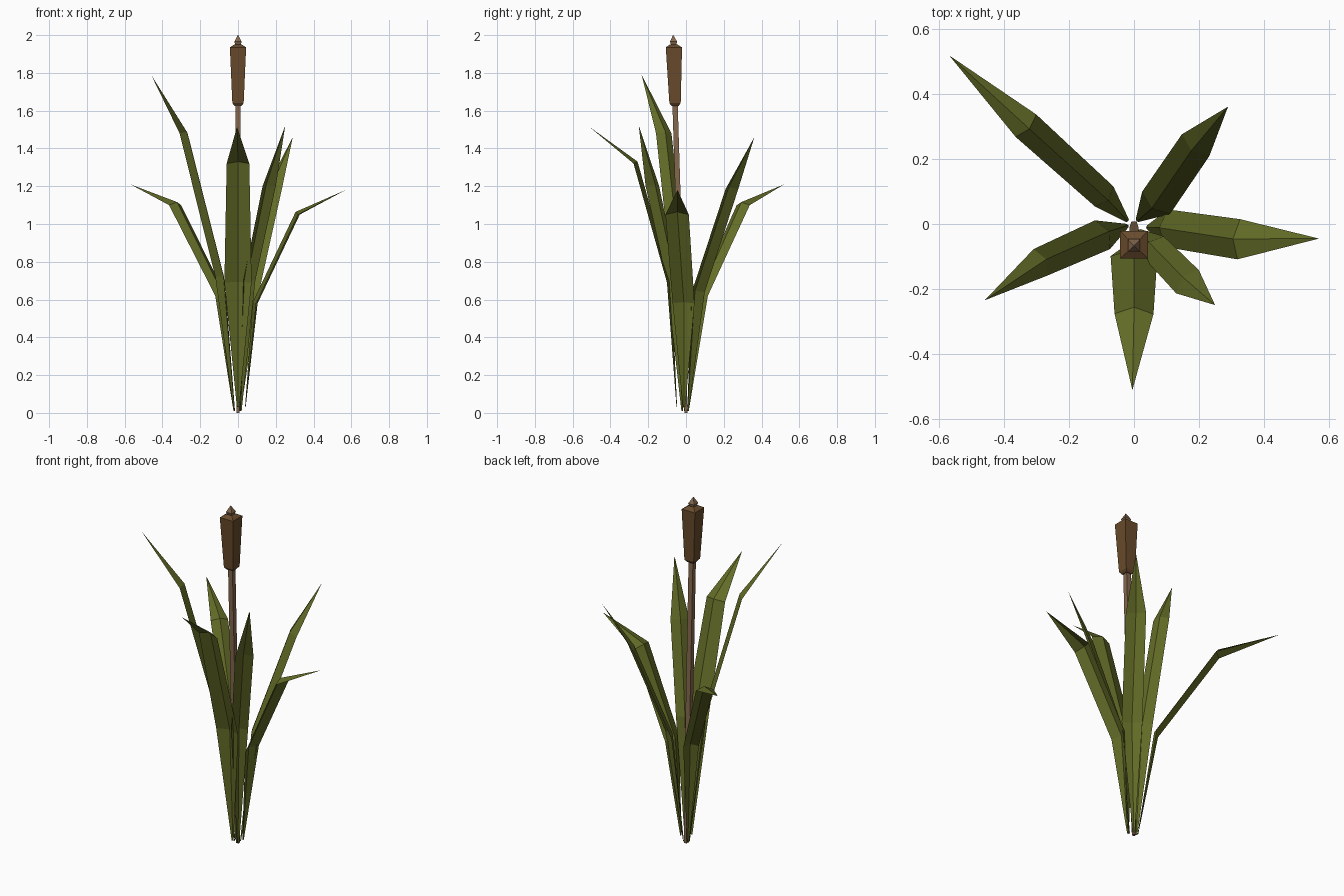
import bpy, bmesh, math
from mathutils import Vector

if "Cube" in bpy.data.objects:
    bpy.data.objects.remove(bpy.data.objects["Cube"])


def material(name, rgb):
    m = bpy.data.materials.new(name)
    m.diffuse_color = (*rgb, 1)
    m.use_nodes = True
    m.node_tree.nodes["Principled BSDF"].inputs["Base Color"].default_value = m.diffuse_color
    return m


LEAF = material("leaf green", (0.125, 0.148, 0.020))
HEAD = material("seed head brown", (0.140, 0.070, 0.025))
STEM = material("stem tan", (0.235, 0.140, 0.075))


def finish(bm, name, mat, closed):
    if closed:
        bmesh.ops.recalc_face_normals(bm, faces=bm.faces)
    me = bpy.data.meshes.new(name)
    bm.to_mesh(me)
    bm.free()
    me.materials.append(mat)
    ob = bpy.data.objects.new(name, me)
    bpy.context.collection.objects.link(ob)
    return ob


# Folded blade: pointed base, two bends, pointed tip, ridge on the upper side
def leaf(name, base, bend1, bend2, tip, w1, w2, fold=0.023):
    pts = [Vector(p) for p in (base, bend1, bend2, tip)]
    out = pts[3] - pts[0]
    side = Vector((-out.y, out.x, 0)).normalized()
    bm = bmesh.new()
    rows = []
    for i, hw in enumerate((0.006, w1, w2)):
        along = (pts[i + 1] - pts[max(i - 1, 0)]).normalized()
        up = along.cross(side)
        if up.z < 0:
            up.negate()
        ridge = up * fold * min(1, hw / 0.05)
        rows.append([bm.verts.new(p) for p in
                     (pts[i] + side * hw, pts[i] + ridge, pts[i] - side * hw)])
    for a, b in zip(rows, rows[1:]):
        for k in (0, 1):
            bm.faces.new((a[k], b[k], b[k + 1], a[k + 1]))
    end = bm.verts.new(pts[3])
    for k in (0, 1):
        bm.faces.new((rows[-1][k], end, rows[-1][k + 1]))
    return finish(bm, name, LEAF, False)


# Square loft: list of (y, z, half width)
def square_loft(name, rings, mat):
    bm = bmesh.new()
    loops = [[bm.verts.new((sx * h, y + sy * h, z))
              for sx, sy in ((-1, -1), (1, -1), (1, 1), (-1, 1))]
             for y, z, h in rings]
    for a, b in zip(loops, loops[1:]):
        for k in range(4):
            n = (k + 1) % 4
            bm.faces.new((a[k], a[n], b[n], b[k]))
    bm.faces.new(loops[0])
    bm.faces.new(loops[-1])
    return finish(bm, name, mat, True)


# Leaves
leaf("leaf_back_left", (-0.02, 0.01, 0.01), (-0.092, 0.085, 0.62),
     (-0.333, 0.303, 1.10), (-0.57, 0.52, 1.21), 0.042, 0.047)
leaf("leaf_left", (-0.02, -0.005, 0.01), (-0.097, -0.033, 0.72),
     (-0.288, -0.118, 1.48), (-0.46, -0.235, 1.79), 0.050, 0.046)
leaf("leaf_front", (0.0, -0.05, 0.03), (0.0, -0.10, 0.69),
     (0.0, -0.277, 1.32), (-0.005, -0.512, 1.515), 0.072, 0.060)
leaf("leaf_front_right", (0.015, -0.02, 0.01), (0.06, -0.07, 0.70),
     (0.165, -0.178, 1.20), (0.25, -0.25, 1.52), 0.045, 0.050)
leaf("leaf_right", (0.04, -0.01, 0.03), (0.10, -0.013, 0.58),
     (0.323, -0.047, 1.05), (0.57, -0.045, 1.18), 0.058, 0.062)
leaf("leaf_back_right", (0.01, 0.01, 0.01), (0.068, 0.065, 0.64),
     (0.19, 0.243, 1.185), (0.29, 0.362, 1.46), 0.055, 0.054)

# Stem, seed head and spike
square_loft("stem", [(0.0, 0.0, 0.008), (-0.025, 0.6, 0.014),
                     (-0.058, 1.635, 0.014)], STEM)
square_loft("seed_head", [(-0.058, 1.625, 0.019), (-0.058, 1.64, 0.030),
                          (-0.064, 1.935, 0.043), (-0.065, 1.95, 0.020)], HEAD)
square_loft("spike", [(-0.065, 1.945, 0.013), (-0.066, 1.965, 0.019),
                      (-0.068, 2.0, 0.001)], STEM)
